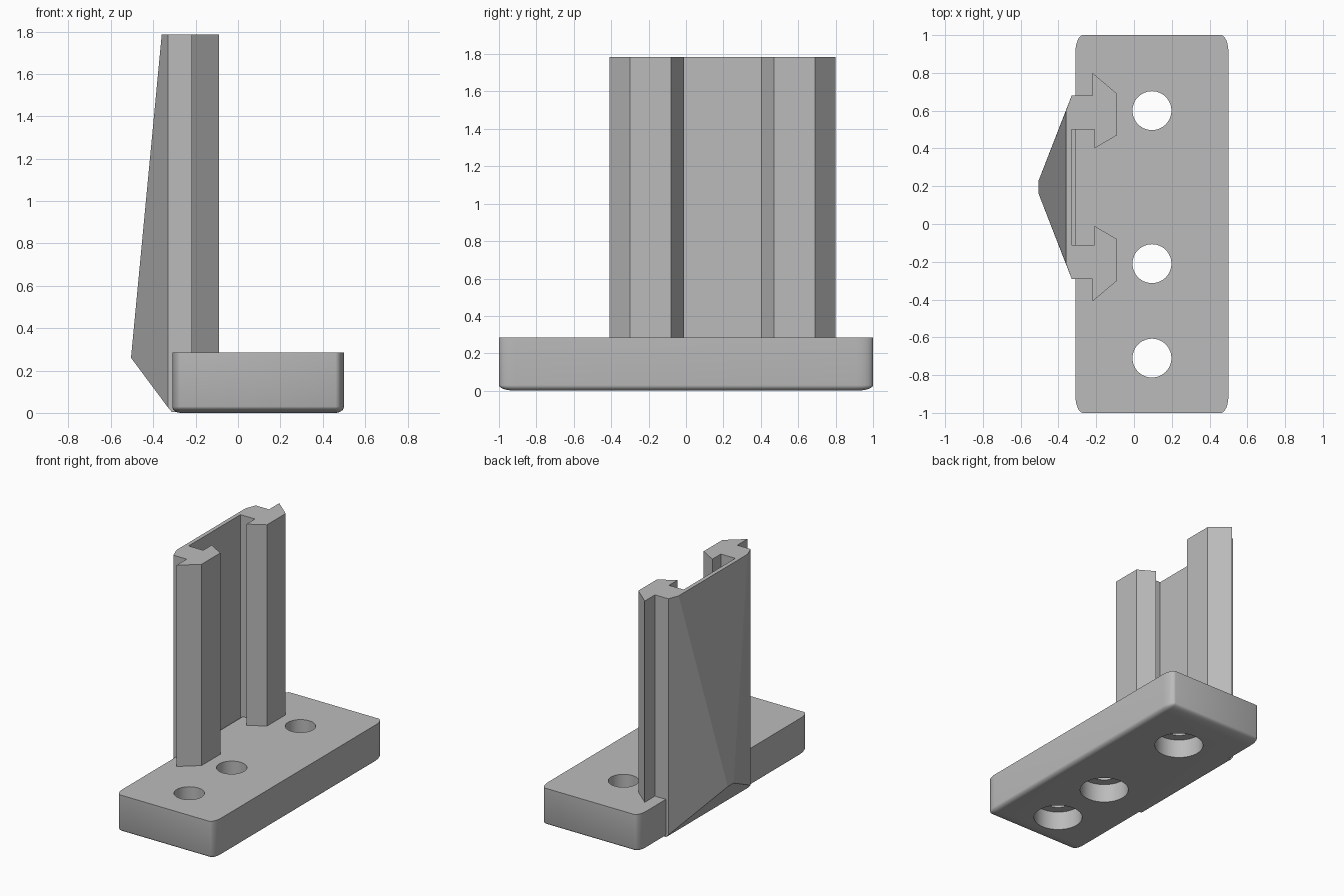
import bpy, bmesh, math
from mathutils import Vector

if "Cube" in bpy.data.objects:
    bpy.data.objects.remove(bpy.data.objects["Cube"], do_unlink=True)

grey = bpy.data.materials.new("plain_grey")
grey.use_nodes = True
grey.diffuse_color = (0.5, 0.5, 0.5, 1)
grey.node_tree.nodes["Principled BSDF"].inputs["Base Color"].default_value = (0.5, 0.5, 0.5, 1)

BASE_TOP, TOP, MID_Y = 0.285, 1.785, 0.195


def make_object(name, bm):
    bmesh.ops.recalc_face_normals(bm, faces=bm.faces)
    mesh = bpy.data.meshes.new(name)
    bm.to_mesh(mesh)
    bm.free()
    mesh.materials.append(grey)
    obj = bpy.data.objects.new(name, mesh)
    bpy.context.collection.objects.link(obj)
    return obj


def hull(name, points):
    bm = bmesh.new()
    for p in points:
        bm.verts.new(p)
    bmesh.ops.convex_hull(bm, input=bm.verts)
    bmesh.ops.dissolve_limit(bm, angle_limit=0.01, verts=bm.verts, edges=bm.edges)
    return make_object(name, bm)


def cylinder(name, x, y, radius, z0, z1):
    bm = bmesh.new()
    bmesh.ops.create_cone(bm, cap_ends=True, segments=48, radius1=radius,
                          radius2=radius, depth=z1 - z0)
    bmesh.ops.translate(bm, verts=bm.verts, vec=(x, y, (z0 + z1) / 2))
    return make_object(name, bm)


# Base block: every edge rounded except the top rim, stretched along y
stretch = Vector((1, 2.25, 0.75))
bm = bmesh.new()
bmesh.ops.create_cube(bm, size=1)
size = (0.81, 2 / stretch.y, BASE_TOP / stretch.z)
bmesh.ops.scale(bm, verts=bm.verts, vec=size)
rounded = [e for e in bm.edges if min(v.co.z for v in e.verts) < 0]
bmesh.ops.bevel(bm, geom=rounded, offset=0.04, segments=6, profile=0.5, affect='EDGES')
bmesh.ops.scale(bm, verts=bm.verts, vec=stretch)
bmesh.ops.translate(bm, verts=bm.verts, vec=(0.095, 0, BASE_TOP / 2))
base = make_object("base_block", bm)

# Screw holes with a wider counterbore underneath
for y in (0.6, -0.21, -0.71):
    for radius, z0, z1 in ((0.103, -0.1, 0.4), (0.168, -0.1, 0.14)):
        cutter = cylinder("hole_cutter", 0.095, y, radius, z0, z1)
        cutter.hide_render = True
        cut = base.modifiers.new("hole", 'BOOLEAN')
        cut.operation, cut.solver, cut.object = 'DIFFERENCE', 'EXACT', cutter
        bpy.context.view_layer.objects.active = base
        bpy.ops.object.modifier_apply(modifier=cut.name)
        bpy.data.objects.remove(cutter, do_unlink=True)

bpy.ops.object.select_all(action='DESELECT')
base.select_set(True)
bpy.context.view_layer.objects.active = base
bpy.ops.object.shade_smooth_by_angle(angle=math.radians(35))

# Pair of upright dovetail rails, offsets measured from the rail centre line
profile = [(-0.33, 0.485), (-0.22, 0.485), (-0.22, 0.605), (-0.09, 0.495),
           (-0.09, 0.275), (-0.21, 0.205), (-0.21, 0.305), (-0.33, 0.305)]
for name, side in (("rear_rail", 1), ("front_rail", -1)):
    bm = bmesh.new()
    face = bm.faces.new([bm.verts.new((x, MID_Y + side * d, 0.1)) for x, d in profile])
    grown = bmesh.ops.extrude_face_region(bm, geom=[face])["geom"]
    verts = [g for g in grown if isinstance(g, bmesh.types.BMVert)]
    bmesh.ops.translate(bm, verts=verts, vec=(0, 0, TOP - 0.1))
    make_object(name, bm)

# Faceted back plate, swelling to a short ridge near the bottom
outline = [(-0.33, 0.485, 0.025), (-0.33, 0.485, TOP), (-0.36, 0.405, TOP), (-0.505, 0.035, 0.26)]
hull("back_plate", [(x, MID_Y + s * d, z) for x, d, z in outline for s in (1, -1)])

# Lip joining the back plate to the base
lip = [(-0.33, 0.025), (-0.33, 0.27), (-0.29, 0.27), (-0.29, 0.004), (-0.312, 0.004)]
hull("plate_lip", [(x, MID_Y + s * 0.485, z) for x, z in lip for s in (1, -1)])
